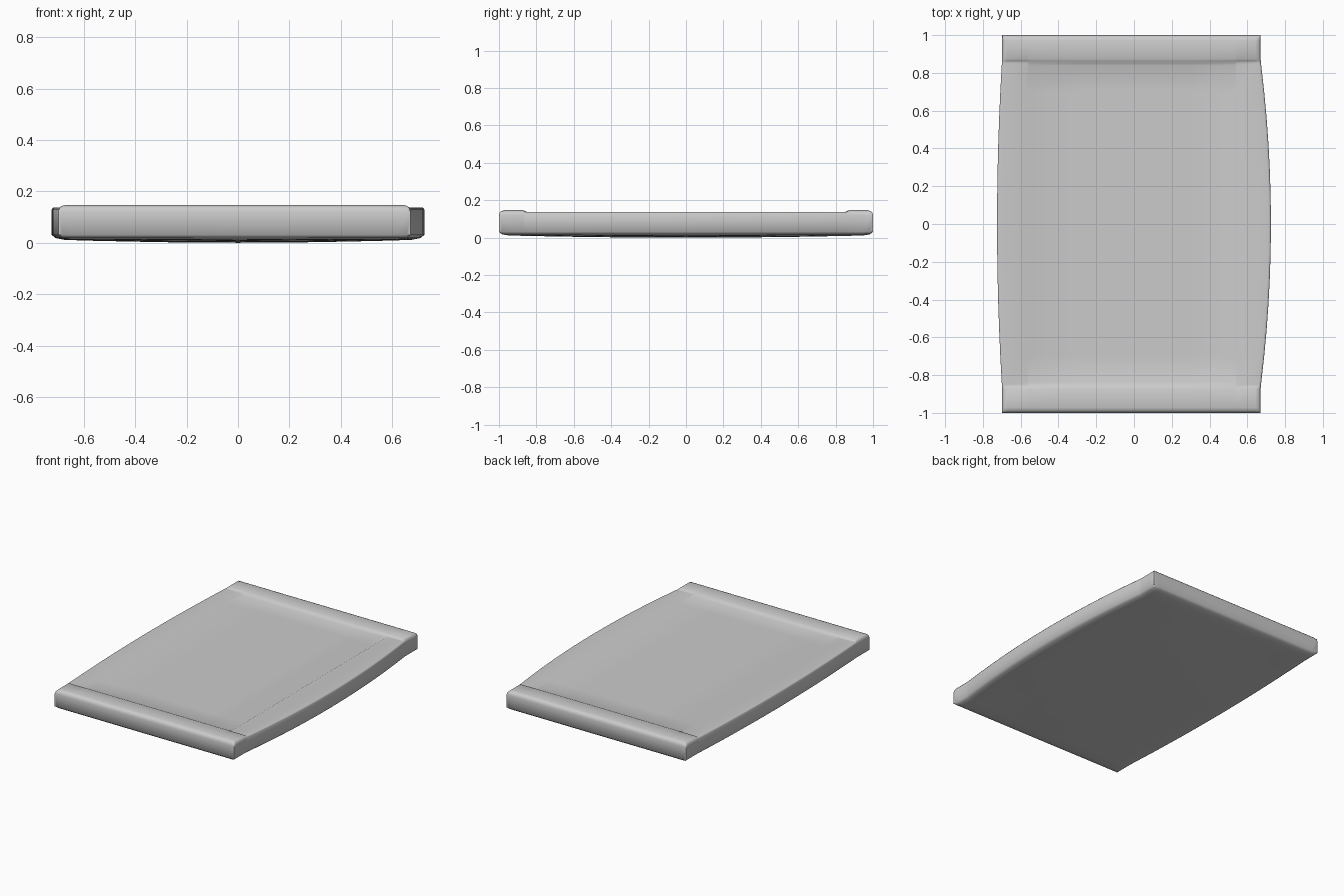
import bpy, bmesh, math

if "Cube" in bpy.data.objects:
    bpy.data.objects.remove(bpy.data.objects["Cube"])


def bulge(y):
    return max(0.0, 1 - (y / 0.86) ** 2)


def left(y):
    return -0.699 - 0.026 * bulge(y)


def right(y):
    return 0.671 + 0.054 * bulge(y)


TOP_OFFSETS = (0, 0.004, 0.012, 0.028)
BOTTOM_OFFSETS = (0, 0.015, 0.05, 0.12)
INNER_X = (-0.568, -0.555, -0.3, 0, 0.3, 0.536, 0.544)


def y_stations(offsets):
    half = [1 - o for o in offsets] + [0.872, 0.866, 0.858, 0.85, 0.84]
    middle = [0.7 - 0.14 * k for k in range(11)]
    return [-y for y in half] + middle[::-1] + half[::-1]


def x_stations(y, offsets):
    return ([left(y) + o for o in offsets] + list(INNER_X)
            + [right(y) - o for o in reversed(offsets)])


def fillet(d, r):
    return 0 if d >= r else r - math.sqrt(r * r - (r - d) ** 2)


def ramp(v, a, b):
    return min(1.0, max(0.0, (v - a) / (b - a)))


def top_height(x, y):
    # recessed panel, slim side rails and raised rounded end bars
    inside = ramp(x, -0.568, -0.555) * ramp(-x, -0.544, -0.536)
    base = 0.137 - 0.004 * inside
    start = 0.858 - 0.018 * inside
    bar = ramp(abs(y), start, 0.872)
    z = base + (0.147 - base) * bar
    side = min(x - left(y), right(y) - x)
    return z - max(fillet(side, 0.008 + 0.018 * bar), fillet(1 - abs(y), 0.028))


def bottom_height(x, y):
    # shallow dome with a softened lower rim
    z = 0.013 * min(1, (x / 0.725) ** 2 + y * y)
    d = min(x - left(y), right(y) - x, 1 - abs(y))
    return z + 0.006 * (1 - ramp(d, 0.015, 0.05)) + 0.012 * (1 - ramp(d, 0, 0.015))


def add_surface(bm, offsets, height, flip):
    grid = [[bm.verts.new((x, y, height(x, y))) for x in x_stations(y, offsets)]
            for y in y_stations(offsets)]
    for a, b in zip(grid, grid[1:]):
        for i in range(len(a) - 1):
            face = [a[i], a[i + 1], b[i + 1], b[i]]
            bm.faces.new(face[::-1] if flip else face)
    # boundary, counter-clockwise from above
    return (grid[0] + [r[-1] for r in grid[1:]] + grid[-1][-2::-1]
            + [r[0] for r in grid[-2:0:-1]])


bm = bmesh.new()
upper = add_surface(bm, TOP_OFFSETS, top_height, False)
lower = add_surface(bm, BOTTOM_OFFSETS, bottom_height, True)

# outer walls
n = len(upper)
for i in range(n):
    j = (i + 1) % n
    bm.faces.new((lower[i], lower[j], upper[j], upper[i]))
bmesh.ops.recalc_face_normals(bm, faces=bm.faces)

mesh = bpy.data.meshes.new("slab_body")
bm.to_mesh(mesh)
bm.free()
body = bpy.data.objects.new("slab_body", mesh)
bpy.context.collection.objects.link(body)
bpy.context.view_layer.objects.active = body
body.select_set(True)
bpy.ops.object.shade_smooth_by_angle(angle=math.radians(55))
